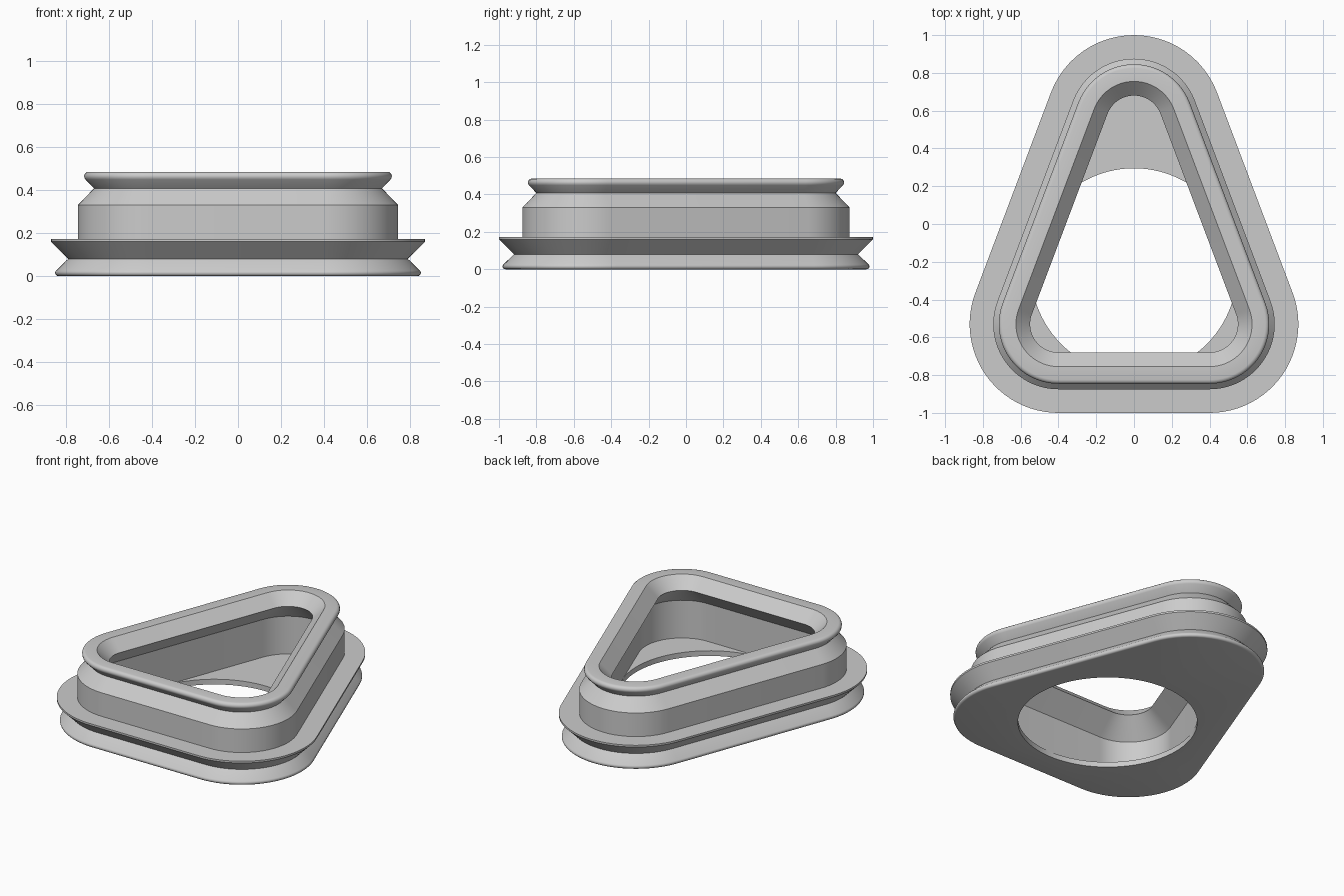
import bpy, bmesh, math

if "Cube" in bpy.data.objects:
    bpy.data.objects.remove(bpy.data.objects["Cube"])

# Core triangle: every ring of the part is this triangle offset outward by r
CORNERS = [(0.40, -0.53), (0.0, 0.53), (-0.40, -0.53)]
TILT = math.atan2(0.40, 1.06)            # direction of the slanted side's normal
SPANS = [(-math.pi / 2, TILT), (TILT, math.pi - TILT), (math.pi - TILT, 1.5 * math.pi)]
STEPS = 24
FLOOR = 0.035                            # floor plate thickness
HOLE_Y, HOLE_R = -0.25, 0.545


def outline(r, z):
    """Rounded triangle at offset r and height z."""
    pts = []
    for (cx, cy), (a0, a1) in zip(CORNERS, SPANS):
        for i in range(STEPS + 1):
            a = a0 + (a1 - a0) * i / STEPS
            pts.append((cx + r * math.cos(a), cy + r * math.sin(a), z))
    return pts


def circle(z, n=96):
    return [(HOLE_R * math.cos(2 * math.pi * i / n),
             HOLE_Y + HOLE_R * math.sin(2 * math.pi * i / n), z) for i in range(n)]


def fillet(cx, cz, rad, a0, a1, n=5):
    """Small rounded edge in the cross-section, angles in degrees."""
    return [(cx + rad * math.cos(math.radians(a0 + (a1 - a0) * i / n)),
             cz + rad * math.sin(math.radians(a0 + (a1 - a0) * i / n))) for i in range(n + 1)]


# Cross-section (offset, height) from the underside, up the outside, down the inside
profile = (
    fillet(0.436, 0.015, 0.015, -90, 45)             # rounded foot
    + [(0.39, 0.08), (0.47, 0.16), (0.47, 0.172)]    # groove and flange
    + [(0.345, 0.172), (0.345, 0.33), (0.27, 0.408)] # body wall and shoulder
    + fillet(0.295, 0.464, 0.021, -45, 90)           # rolled top lip
    + [(0.225, 0.485), (0.15, 0.41), (0.27, 0.288), (0.27, FLOOR)]
)

bm = bmesh.new()


def add_ring(pts):
    return [bm.verts.new(p) for p in pts]


def bridge(a, b):
    n = len(a)
    for i in range(n):
        j = (i + 1) % n
        bm.faces.new((a[i], a[j], b[j], b[i]))


def loop_edges(ring):
    return [bm.edges.get((ring[i], ring[(i + 1) % len(ring)])) for i in range(len(ring))]


# Swept shell
rings = [add_ring(outline(r, z)) for r, z in profile]
for a, b in zip(rings, rings[1:]):
    bridge(a, b)

# Floor with round hole
low, high = add_ring(circle(0)), add_ring(circle(FLOOR))
bridge(low, high)
for outer, inner in ((rings[0], low), (rings[-1], high)):
    bmesh.ops.triangle_fill(bm, use_beauty=True, use_dissolve=False,
                            edges=loop_edges(outer) + loop_edges(inner))
bmesh.ops.recalc_face_normals(bm, faces=bm.faces)

mesh = bpy.data.meshes.new("triangular_collar")
bm.to_mesh(mesh)
bm.free()
collar = bpy.data.objects.new("triangular_collar", mesh)
bpy.context.collection.objects.link(collar)

grey = bpy.data.materials.new("light grey")
grey.diffuse_color = (0.6, 0.6, 0.6, 1)
grey.use_nodes = True
grey.node_tree.nodes["Principled BSDF"].inputs["Base Color"].default_value = grey.diffuse_color
mesh.materials.append(grey)

bpy.context.view_layer.objects.active = collar
collar.select_set(True)
bpy.ops.object.shade_smooth_by_angle(angle=math.radians(30))
